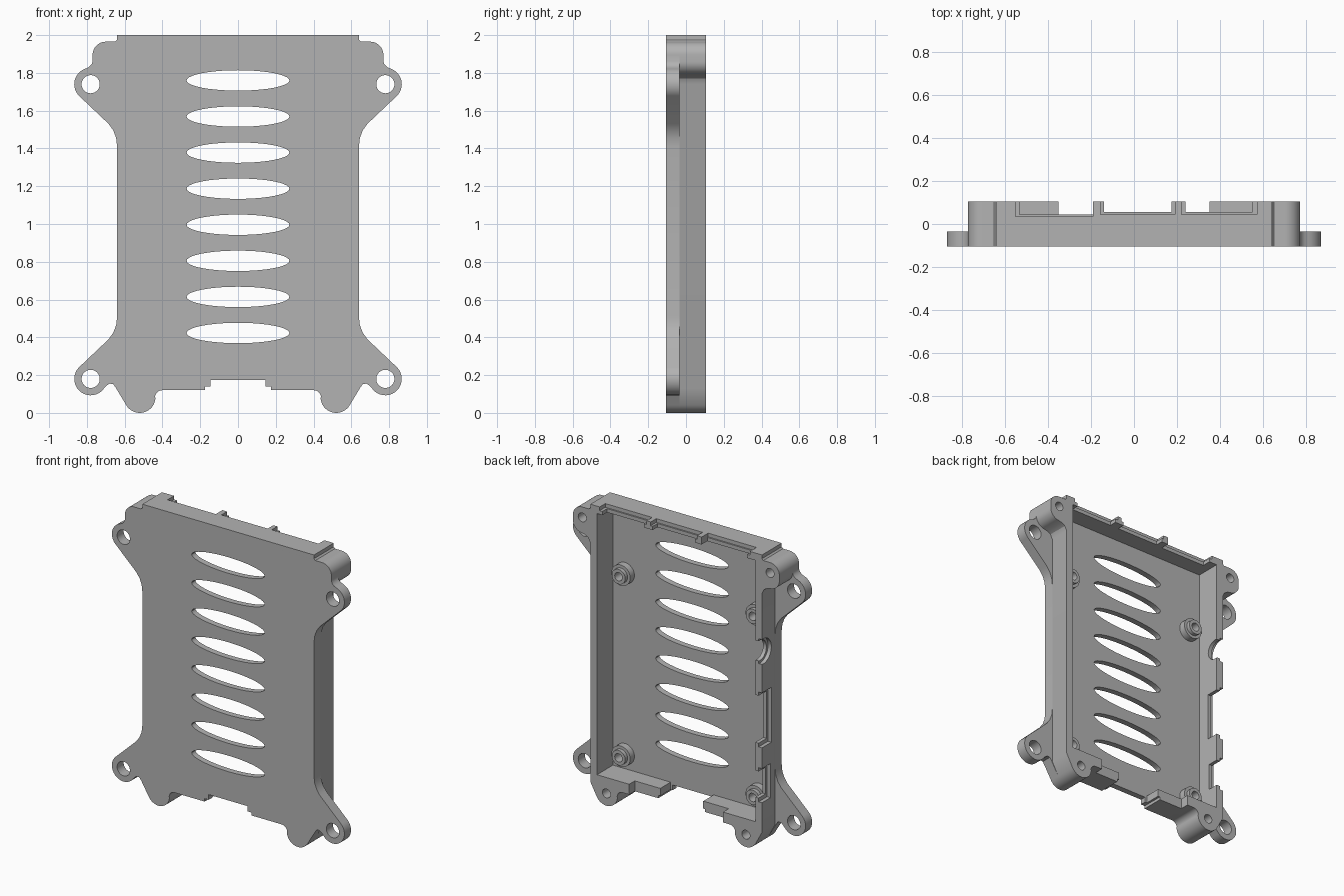
import bpy, bmesh
from math import cos, sin, radians, pi
from mathutils import Matrix

if "Cube" in bpy.data.objects:
    bpy.data.objects.remove(bpy.data.objects["Cube"], do_unlink=True)

GREY = (0.45, 0.45, 0.45, 1)
mat = bpy.data.materials.new("plain_grey")
mat.use_nodes = True
mat.diffuse_color = GREY
mat.node_tree.nodes["Principled BSDF"].inputs["Base Color"].default_value = GREY

# Depth levels, front to back
FRONT, FLOOR, LUG_TOP, RIM = -0.105, -0.065, -0.035, 0.105


def arc(cx, cz, rx, a0, a1, rz=None, n=16):
    rz = rz or rx
    steps = [radians(a0 + (a1 - a0) * i / n) for i in range(n + 1)]
    return [(cx + rx * cos(a), cz + rz * sin(a)) for a in steps]


def circle(cx, cz, rx, rz=None):
    return arc(cx, cz, rx, 0, 351, rz, 39)


def rect(x0, x1, z0, z1):
    return [(x0, z0), (x1, z0), (x1, z1), (x0, z1)]


def link(name, mesh):
    obj = bpy.data.objects.new(name, mesh)
    bpy.context.collection.objects.link(obj)
    return obj


def prism(name, loops, y0, y1):
    """Fill an outline with holes and extrude it from y0 to y1."""
    cu = bpy.data.curves.new(name, 'CURVE')
    cu.dimensions, cu.fill_mode = '2D', 'BOTH'
    cu.extrude = (y1 - y0) / 2
    for loop in loops:
        sp = cu.splines.new('POLY')
        sp.points.add(len(loop) - 1)
        for p, (x, z) in zip(sp.points, loop):
            p.co = (x, z, 0, 1)
        sp.use_cyclic_u = True
    tmp = link("helper", cu)
    mesh = bpy.data.meshes.new_from_object(tmp)
    bpy.data.objects.remove(tmp)
    bm = bmesh.new()
    bm.from_mesh(mesh)
    bmesh.ops.remove_doubles(bm, verts=bm.verts, dist=1e-5)
    bm.transform(Matrix.Translation((0, (y0 + y1) / 2, 0)) @ Matrix.Rotation(pi / 2, 4, 'X'))
    bmesh.ops.recalc_face_normals(bm, faces=bm.faces)
    bm.to_mesh(mesh)
    bm.free()
    mesh.materials.clear()
    mesh.materials.append(mat)
    return link(name, mesh)


def cut(target, cutter_mesh):
    cutter = link("cutter", cutter_mesh)
    mod = target.modifiers.new("cut", 'BOOLEAN')
    mod.operation, mod.solver, mod.object = 'DIFFERENCE', 'EXACT', cutter
    bpy.context.view_layer.objects.active = target
    bpy.ops.object.modifier_apply(modifier=mod.name)
    bpy.data.objects.remove(cutter)


def cut_box(target, x0, x1, y0, z0, z1, y1=0.2):
    bm = bmesh.new()
    bmesh.ops.create_cube(bm, size=1)
    mid = ((x0 + x1) / 2, (y0 + y1) / 2, (z0 + z1) / 2)
    bm.transform(Matrix.Translation(mid) @ Matrix.Diagonal((x1 - x0, y1 - y0, z1 - z0, 1)))
    mesh = bpy.data.meshes.new("cutter")
    bm.to_mesh(mesh)
    bm.free()
    cut(target, mesh)


def cut_round(target, x0, x1, y, z, r):
    bm = bmesh.new()
    bmesh.ops.create_cone(bm, cap_ends=True, segments=40, radius1=r, radius2=r, depth=x1 - x0)
    bm.transform(Matrix.Translation(((x0 + x1) / 2, y, z)) @ Matrix.Rotation(pi / 2, 4, 'Y'))
    mesh = bpy.data.meshes.new("cutter")
    bm.to_mesh(mesh)
    bm.free()
    cut(target, mesh)


def outline(lugs):
    """Right half of the case outline, mirrored to the other side."""
    half = [(0.64, 2.0), (0.64, 1.975), (0.65, 1.965)] + arc(0.70, 1.895, 0.07, 90, 0)
    if lugs:
        half += [(0.77, 1.86), (0.775, 1.845), (0.79, 1.83)]
        half += arc(0.78, 1.74, 0.087, 70, -45)
        half += [(0.685, 1.53), (0.66, 1.495), (0.645, 1.455), (0.64, 1.41)]
        half += [(0.64, 0.51), (0.645, 0.465), (0.66, 0.425), (0.685, 0.39)]
        half += arc(0.78, 0.18, 0.087, 45, -130)
        half += [(0.695, 0.145), (0.68, 0.155), (0.66, 0.152), (0.645, 0.13)]
    else:
        half += arc(0.70, 1.86, 0.07, 0, -75, n=8)
        half += [(0.68, 1.785), (0.655, 1.77), (0.64, 1.74), (0.64, 0.13)]
    half += arc(0.52, 0.083, 0.083, -30, -180) + arc(0.40, 0.08, 0.04, 0, 90, n=8)
    half += [(0.175, 0.12), (0.175, 0.14), (0.145, 0.14), (0.145, 0.175)]
    return half + [(-x, z) for x, z in reversed(half)]


sides = (-1, 1)
lug_holes = [circle(s * 0.78, z, 0.048) for s in sides for z in (0.18, 1.74)]
slots = [circle(0, 1.76 - 0.191 * i, 0.272, 0.054) for i in range(8)]
screw_holes = [circle(s * x, z, 0.03) for s in sides for x, z in ((0.70, 1.895), (0.52, 0.083))]
cavity = rect(-0.59, 0.59, 0.19, 1.95)

# Slotted front plate, lug layer and deep walls
plate = prism("front_plate", [outline(True)] + lug_holes + slots, FRONT, FLOOR)
lug_layer = prism("lug_layer", [outline(True), cavity] + lug_holes, FLOOR, LUG_TOP)
walls = prism("walls", [outline(False), cavity] + screw_holes, LUG_TOP, RIM)

# Card gap and lowered bottom wall
for part in (lug_layer, walls):
    cut_box(part, -0.16, 0.16, -0.2, 0.1, 0.25)
cut_box(walls, -0.35, 0.35, 0.045, 0.05, 0.25)

# Stepped port openings in the top wall: wide outer recess, narrower inner notch
for a, b, y in ((-0.55, -0.19, 0.035), (-0.155, 0.19, 0.045), (0.22, 0.57, 0.045)):
    cut_box(walls, a, b, y, 1.975, 2.1)
for a, b, y in ((-0.53, -0.19, 0.045), (-0.14, 0.175, 0.055), (0.24, 0.55, 0.055)):
    cut_box(walls, a, b, y, 1.9, 2.1)

# Stepped port openings in the right side wall
for a, b, y in ((0.70, 1.07, 0.02), (0.33, 0.56, 0.03)):
    cut_box(walls, -0.7, -0.615, y - 0.015, a, b)
    cut_box(walls, -0.7, -0.55, y, a + 0.025, b - 0.025)
cut_round(walls, -0.7, -0.615, 0.09, 1.345, 0.085)
cut_round(walls, -0.7, -0.55, 0.09, 1.345, 0.068)

parts = [plate, lug_layer, walls]

# Board standoffs: shouldered tubes on the floor
for s, side in zip(sides, ("right", "left")):
    for z, level in ((0.29, "lower"), (1.51, "upper")):
        hole = circle(s * 0.5, z, 0.028)
        for r, y0, y1, kind in ((0.07, FLOOR, -0.02, "base"), (0.05, -0.02, 0.005, "collar")):
            name = f"{level}_{side}_standoff_{kind}"
            parts.append(prism(name, [circle(s * 0.5, z, r), hole], y0, y1))

# Smooth round sides, crisp corners
bpy.ops.object.select_all(action='DESELECT')
for part in parts:
    part.select_set(True)
bpy.context.view_layer.objects.active = plate
bpy.ops.object.shade_smooth_by_angle(angle=radians(30))
